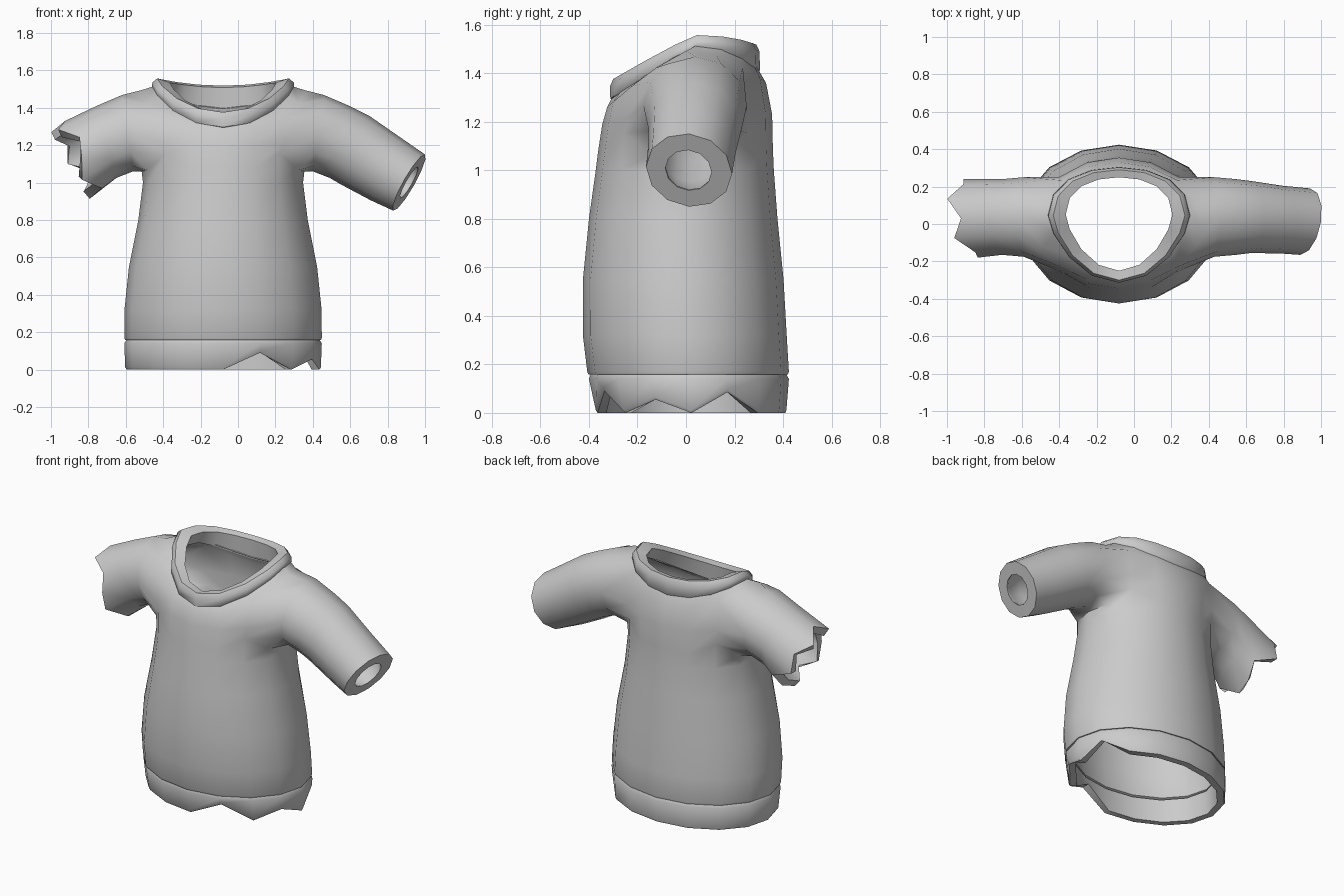
import bpy, bmesh, math
from mathutils import Vector

if "Cube" in bpy.data.objects:
    bpy.data.objects.remove(bpy.data.objects["Cube"])

CX, N = -0.08, 16          # body centre line and sides around the body

grey = bpy.data.materials.new("grey cloth")
grey.diffuse_color = (0.6, 0.6, 0.6, 1)
grey.use_nodes = True
grey.node_tree.nodes["Principled BSDF"].inputs["Base Color"].default_value = grey.diffuse_color


def ring(bm, hw, front, back, z_side, z_front=None, z_back=None, lift=None, vee=False):
    """Oval ring of N vertices; height blends from the sides to the front and back."""
    zf = z_side if z_front is None else z_front
    zb = z_side if z_back is None else z_back
    out = []
    for i in range(N):
        a = 2 * math.pi * i / N
        s = math.sin(a)
        t = -abs(s) ** 1.3 if vee and s < 0 else s      # pointed front for the neckline
        y = (front + back) / 2 + t * (back - front) / 2
        if vee:
            y += 0.05 * (1 - s * s)
        z = z_side + ((zb - z_side) * s ** 2 if s > 0
                      else (zf - z_side) * abs(s) ** (1.55 if vee else 1.25))
        if lift:
            z += lift.get(i, 0)
        out.append(bm.verts.new((CX + hw * math.cos(a), y, z)))
    return out


def bridge(bm, a, b, skip=()):
    n = len(a)
    for i in range(n):
        if i not in skip:
            bm.faces.new((a[i], a[(i + 1) % n], b[(i + 1) % n], b[i]))


def finish(bm, name, thickness=0, angle=50, thin=()):
    bmesh.ops.recalc_face_normals(bm, faces=bm.faces)
    # make sure an open shell points outwards
    if sum(f.normal.dot(f.calc_center_median() - Vector((CX, 0, 0.7))) * f.calc_area()
           for f in bm.faces) < 0 and thickness:
        bmesh.ops.reverse_faces(bm, faces=bm.faces)
    bm.verts.index_update()
    thin_ids = {v.index for v in thin}
    me = bpy.data.meshes.new(name)
    bm.to_mesh(me)
    bm.free()
    me.materials.append(grey)
    ob = bpy.data.objects.new(name, me)
    bpy.context.collection.objects.link(ob)
    bpy.ops.object.select_all(action='DESELECT')
    ob.select_set(True)
    bpy.context.view_layer.objects.active = ob
    if thickness:
        group = ob.vertex_groups.new(name="thickness")
        for v in me.vertices:
            group.add([v.index], 0.15 if v.index in thin_ids else 1.0, 'REPLACE')
        m = ob.modifiers.new("cloth", 'SOLIDIFY')
        m.thickness, m.offset, m.use_even_offset = thickness, -1, True
        m.vertex_group = group.name
        bpy.ops.object.modifier_apply(modifier=m.name)
    bpy.ops.object.shade_smooth_by_angle(angle=math.radians(angle))
    return ob


# ---- shirt body: oval rings from hem to neckline, with armholes left open
bm = bmesh.new()
pit = {2: 0.08, 14: 0.08, 6: 0.08, 10: 0.08}      # raised armhole corners
body = [ring(bm, *r) for r in (
    (0.524, -0.402, 0.420, 0.158),
    (0.528, -0.407, 0.424, 0.17),
    (0.527, -0.425, 0.415, 0.32),
    (0.503, -0.425, 0.402, 0.55),
    (0.453, -0.400, 0.377, 0.80),
    (0.428, -0.372, 0.362, 1.00),
    (0.435, -0.362, 0.358, 1.06, 1.08, 1.09, pit),
    (0.450, -0.345, 0.355, 1.26, 1.19, 1.23),
    (0.440, -0.325, 0.330, 1.493, 1.26, 1.36),
    (0.370, -0.305, 0.295, 1.515, 1.30, 1.42, None, True),
)]
LOW, MID, TOP = 6, 7, 8
holes = {14, 15, 0, 1, 6, 7, 8, 9}
for k in range(len(body) - 1):
    bridge(bm, body[k], body[k + 1], holes if k in (LOW, MID) else ())


def sleeve_ring(bm, side, upper, lower, front, back, offsets=None):
    """Twelve-sided ring between an upper and a lower point, measured from the centre line."""
    up, lo = Vector((upper[0], 0, upper[1])), Vector((lower[0], 0, lower[1]))
    c, u = (up + lo) / 2, (up - lo) / 2
    along = Vector((u.z, 0, -u.x)).normalized()
    out = []
    for k in range(12):
        a = math.radians(30 * k)
        p = c + u * math.cos(a)
        p.y = (front + back) / 2 + math.sin(a) * (back - front) / 2
        if offsets:
            p += along * offsets[k]
        out.append(bm.verts.new((CX + side * p.x, p.y, p.z)))
    return out


def slant(d):
    """Offsets that tilt a cuff ring slightly towards the front."""
    return [d * math.sin(math.radians(30 * k)) for k in range(12)]


# ---- sleeves grown out of the armholes
path = ((0, TOP), (1, TOP), (2, TOP), (2, MID), (2, LOW), (1, LOW),
        (0, LOW), (-1, LOW), (-2, LOW), (-2, MID), (-2, TOP), (-1, TOP))
shoulder = [((0.54, 1.468), (0.48, 1.06), -0.175, 0.25),
            ((0.68, 1.408), (0.57, 1.025), -0.165, 0.24)]
cuff = [((0.78, 1.358), (0.63, 0.99), -0.155, 0.23),
        ((0.95, 1.24), (0.79, 0.905), -0.158, 0.205),
        ((1.08, 1.15), (0.91, 0.85), -0.165, 0.19, slant(0.03)),
        ((1.042, 1.083), (0.948, 0.917), -0.085, 0.105, slant(0.016))]
torn = [((0.78, 1.355), (0.62, 0.95), -0.18, 0.24,
         (0.07, 0.16, 0.10, 0.14, 0.02, 0.07, 0.10, 0.02, 0.10, 0.06, 0.03, 0.12))]
for side, stations in ((-1, shoulder + torn), (1, shoulder + cuff)):
    prev = [body[r][(c if side > 0 else 8 - c) % N] for c, r in path]
    for st in stations:
        nxt = sleeve_ring(bm, side, *st)
        bridge(bm, prev, nxt)
        prev = nxt
finish(bm, "shirt_body_and_sleeves", thickness=0.05, angle=65, thin=prev)


def band(name, sections):
    """Closed band made from a loop of rings."""
    b = bmesh.new()
    rings = [ring(b, *s) for s in sections]
    for k in range(len(rings)):
        bridge(b, rings[k], rings[(k + 1) % len(rings)])
    return finish(b, name)


# ---- collar: raised rim that dips to a point at the front
band("collar", [s + (None, True) for s in (
    (0.362, -0.290, 0.290, 1.490, 1.280, 1.395),
    (0.380, -0.312, 0.305, 1.512, 1.296, 1.412),
    (0.378, -0.314, 0.303, 1.535, 1.345, 1.490),
    (0.352, -0.300, 0.290, 1.557, 1.376, 1.518),
    (0.285, -0.250, 0.250, 1.535, 1.372, 1.508),
    (0.318, -0.262, 0.255, 1.465, 1.265, 1.385),
)])

# ---- hem band: torn zigzag along the front right and side
tear = {13: 0.09, 15: 0.055, 1: 0.085}
tear_inner = {13: 0.105, 15: 0.07, 1: 0.10}
band("hem_band", (
    (0.515, -0.365, 0.410, 0.0, None, None, tear),
    (0.523, -0.372, 0.414, 0.012, None, None, tear),
    (0.528, -0.400, 0.424, 0.14),
    (0.517, -0.393, 0.414, 0.158),
    (0.471, -0.350, 0.368, 0.160),
    (0.473, -0.328, 0.368, 0.0, None, None, tear_inner),
))
